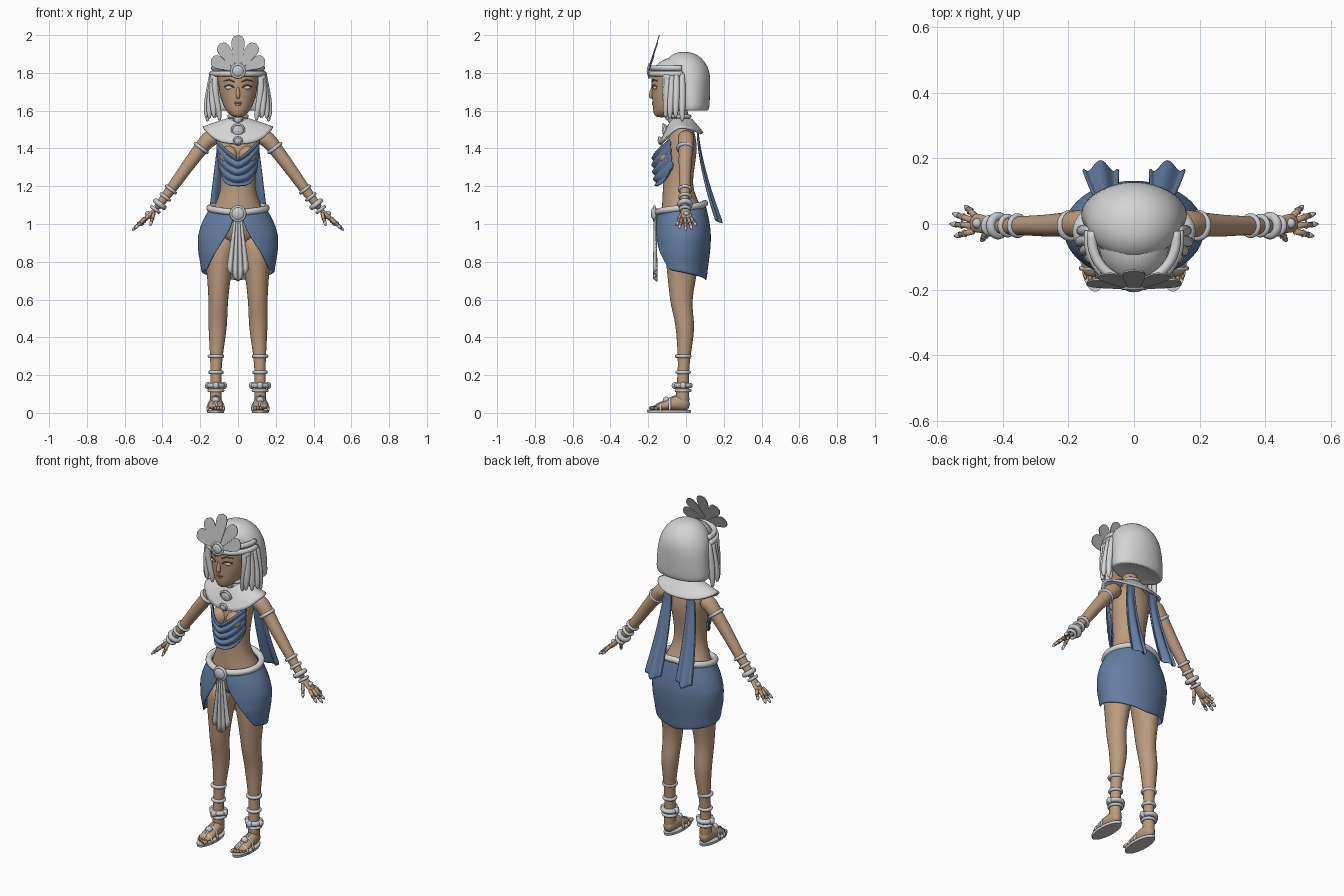
import bpy, bmesh
from math import sin, cos, pi, radians, sqrt
from mathutils import Vector, Matrix

cube = bpy.data.objects.get("Cube")
if cube:
    bpy.data.objects.remove(cube, do_unlink=True)


def material(name, r, g, b):
    m = bpy.data.materials.new(name)
    m.use_nodes = True
    m.diffuse_color = (r, g, b, 1)
    node = next(n for n in m.node_tree.nodes if n.type == 'BSDF_PRINCIPLED')
    node.inputs["Base Color"].default_value = (r, g, b, 1)
    return m


SKIN = material("skin", .50, .33, .21)
LIP = material("lip_brown", .40, .25, .16)
BROW = material("brow_brown", .20, .12, .08)
BLUE = material("cloth_blue", .13, .21, .37)
GREY = material("light_grey", .66, .66, .66)
METAL = material("jewel_grey", .58, .60, .63)
PLUME = material("plume_grey", .45, .45, .45)


def finish(name, bm, mat, mirror=False, subsurf=0, thick=0, smooth=True):
    bmesh.ops.remove_doubles(bm, verts=bm.verts, dist=1e-5)
    bmesh.ops.recalc_face_normals(bm, faces=bm.faces)
    mesh = bpy.data.meshes.new(name)
    for f in bm.faces:
        f.smooth = smooth
    bm.to_mesh(mesh)
    bm.free()
    mesh.materials.append(mat)
    obj = bpy.data.objects.new(name, mesh)
    bpy.context.collection.objects.link(obj)
    if mirror:
        obj.modifiers.new("Mirror", 'MIRROR').use_mirror_merge = False
    if thick:
        s = obj.modifiers.new("Solidify", 'SOLIDIFY')
        s.thickness, s.offset = thick, 0
    if subsurf:
        s = obj.modifiers.new("Subsurf", 'SUBSURF')
        s.levels = s.render_levels = subsurf
    return obj


def bridge(bm, rows, wrap=True, caps=True, loop=False):
    """Join rows of points with quads."""
    rows = [[bm.verts.new(p) for p in row] for row in rows]
    n = len(rows[0])
    pairs = list(zip(rows, rows[1:])) + ([(rows[-1], rows[0])] if loop else [])
    for a, b in pairs:
        for i in range(n if wrap else n - 1):
            j = (i + 1) % n
            bm.faces.new((a[i], a[j], b[j], b[i]))
    if caps and wrap and not loop:
        bm.faces.new(rows[0])
        bm.faces.new(rows[-1])


def loft(name, rings, mat, axis='z', sides=20, subsurf=1, **kw):
    bm = bmesh.new()
    side = Vector((0, 1, 0)) if axis == 'z' else Vector((0, 0, 1))
    angles = [2 * pi * i / sides for i in range(sides)]
    bridge(bm, [[Vector((x, y, z)) + Vector((ra * cos(a), 0, 0)) + side * rb * sin(a)
                 for a in angles] for x, y, z, ra, rb in rings])
    return finish(name, bm, mat, subsurf=subsurf, **kw)


def tube(name, pts, mat, ref=(0, 1, 0), flat=1, loop=False, sides=10, **kw):
    """Sweep a round section along (x, y, z, radius) points."""
    bm = bmesh.new()
    P = [Vector(p[:3]) for p in pts]
    n, rows = len(P), []
    for i, p in enumerate(P):
        t = P[(i + 1) % n] - P[i - 1] if loop else P[min(i + 1, n - 1)] - P[max(i - 1, 0)]
        a = t.cross(Vector(ref)).normalized()
        b = t.cross(a).normalized()
        r = pts[i][3]
        rows.append([p + a * r * flat * cos(2 * pi * k / sides) + b * r * sin(2 * pi * k / sides)
                     for k in range(sides)])
    bridge(bm, rows, loop=loop)
    return finish(name, bm, mat, **kw)


def band(name, c, axis, R, r, mat=METAL, **kw):
    """Round bangle about an axis."""
    axis = Vector(axis).normalized()
    u = axis.orthogonal().normalized()
    v = axis.cross(u)
    pts = []
    for i in range(24):
        p = Vector(c) + R * (u * cos(pi * i / 12) + v * sin(pi * i / 12))
        pts.append((*p, r))
    return tube(name, pts, mat, ref=axis, loop=True, **kw)


def ball(name, c, radii, mat=METAL, **kw):
    bm = bmesh.new()
    bmesh.ops.create_uvsphere(bm, u_segments=16, v_segments=10, radius=1,
                              matrix=Matrix.Translation(c) @ Matrix.Diagonal((*radii, 1)))
    return finish(name, bm, mat, **kw)


def sheet(name, f, nu, nv, mat, wrap=False, **kw):
    """Surface from f(u, v), u in -1..1 and v in 0..1."""
    bm = bmesh.new()
    last = nu if wrap else nu + 1
    bridge(bm, [[f(2 * i / nu - 1, j / nv) for i in range(last)] for j in range(nv + 1)],
           wrap=wrap, caps=False)
    return finish(name, bm, mat, **kw)


# --- Body ---
loft("torso", [(0, -.01, .88, .13, .09), (0, -.01, 1.0, .165, .12), (0, -.02, 1.08, .135, .11),
               (0, -.035, 1.14, .104, .09), (0, -.045, 1.21, .09, .078), (0, -.04, 1.30, .098, .086),
               (0, -.033, 1.38, .108, .092), (0, -.025, 1.44, .118, .082), (0, -.015, 1.485, .12, .06),
               (0, -.015, 1.52, .062, .052), (0, -.03, 1.56, .044, .044), (0, -.04, 1.64, .042, .045)], SKIN)
ball("bust", (.048, -.098, 1.36), (.05, .052, .055), SKIN, mirror=True)
loft("legs", [(.085, -.01, .95, .085, .1), (.095, -.02, .85, .082, .092), (.1, -.02, .75, .067, .082),
              (.103, -.025, .65, .056, .066), (.105, -.025, .57, .051, .057), (.107, -.01, .5, .051, .052),
              (.108, -.003, .43, .048, .049), (.115, -.01, .3, .033, .033), (.117, -.015, .2, .028, .029),
              (.118, -.02, .1, .032, .036), (.118, -.015, .03, .034, .038)], SKIN, mirror=True)
tube("arms", [(.11, 0, 1.47, .045), (.16, 0, 1.45, .046), (.2, 0, 1.395, .038), (.25, -.005, 1.33, .036),
              (.30, -.005, 1.26, .032), (.35, -.005, 1.19, .03), (.41, -.008, 1.11, .022),
              (.435, -.008, 1.08, .02)], SKIN, sides=14, subsurf=1, mirror=True)
tube("palms", [(.425, -.008, 1.09, .02), (.455, 0, 1.06, .029), (.48, .003, 1.035, .032),
               (.5, .004, 1.018, .026)], SKIN, flat=.45, subsurf=1, mirror=True)

# Fingers with pale ringed tips
fingers = {"index": ((.49, -.022, 1.03), (.547, -.037, .975)), "middle": ((.495, -.005, 1.03), (.56, 0, .965)),
           "ring": ((.495, .012, 1.03), (.552, .032, .972)), "little": ((.485, .026, 1.035), (.515, .055, .99)),
           "thumb": ((.445, -.022, 1.06), (.465, -.052, .99))}
for key, (a, b) in fingers.items():
    a, b = Vector(a), Vector(b)
    mid, knuckle = a.lerp(b, .7), a.lerp(b, .45)
    tube(key + "_fingers", [(*a, .01), (*knuckle, .009), (*mid, .008)], SKIN, sides=8, mirror=True)
    tube(key + "_tips", [(*mid, .0095), (*a.lerp(b, .85), .008), (*b, .003)], METAL, sides=8, mirror=True)
    band(key + "_finger_bands", knuckle, b - a, .009, .003, mirror=True, sides=6)

# --- Feet and sandals ---
loft("feet", [(.118, .022, .045, .024, .03), (.118, -.02, .055, .036, .046), (.118, -.07, .05, .037, .036),
              (.118, -.12, .036, .041, .022), (.118, -.165, .027, .038, .014)], SKIN, axis='y', mirror=True)
for i in range(5):
    size = .012 - .0013 * i
    ball("toes_%d" % (i + 1), (.09 + .0145 * i, -.178 + .005 * i, .025), (size * .8, size * 1.6, size),
         SKIN, mirror=True)
loft("sandal_soles", [(.118, -.09, 0, .044, .114), (.118, -.09, .015, .046, .116)], METAL,
     sides=32, subsurf=0, smooth=False, mirror=True)
for name, y, high in (("toe_straps", -.135, .048), ("instep_straps", -.085, .075)):
    tube(name, [(.118 + .043 * cos(pi * i / 12), y, .012 + (high - .012) * sin(pi * i / 12), .007)
                for i in range(13)], METAL, mirror=True)
tube("sandal_thongs", [(.112, -.17, .035, .005), (.117, -.12, .06, .006), (.118, -.055, .09, .006)],
     METAL, mirror=True)
ball("sandal_jewels", (.118, -.105, .068), (.02, .018, .018), mirror=True)

# --- Anklets, armlets and bracelets ---
for i, (z, R, r) in enumerate(((.3, .034, .010), (.215, .031, .010), (.145, .037, .014), (.118, .036, .009))):
    band("anklet_%d" % (i + 1), (.117, -.015, z), (0, 0, 1), R, r, mirror=True)
for i, a in enumerate((-pi / 2, 0, pi)):
    ball("anklet_beads_%d" % (i + 1), (.117 + .042 * cos(a), -.015 + .044 * sin(a), .145),
         (.017, .017, .019), mirror=True)
forearm = (.6, 0, -.78)
for i, (x, z, R, r) in enumerate(((.195, 1.402, .038, .010), (.355, 1.183, .029, .009), (.385, 1.143, .027, .009),
                                  (.414, 1.105, .028, .014), (.438, 1.077, .024, .009))):
    band("arm_band_%d" % (i + 1), (x, -.005, z), forearm, R, r, mirror=True)
ball("hand_jewels", (.478, .002, 1.055), (.014, .016, .014), mirror=True)

# --- Skirt, belt and front panel ---
HIPS = [(1.12, .128, .112, -.02), (1.08, .148, .125, -.02), (1.0, .19, .14, -.018), (.93, .21, .145, -.017),
        (.85, .206, .143, -.02), (.78, .193, .133, -.02), (.69, .182, .122, -.02)]


def hips(z, ang, grow=0):
    """Point on the hip outline; angle is measured from the front."""
    z = max(min(z, HIPS[0][0]), HIPS[-1][0])
    for a, b in zip(HIPS, HIPS[1:]):
        if z >= b[0]:
            k = (a[0] - z) / (a[0] - b[0])
            rx, ry, cy = (a[i] + (b[i] - a[i]) * k for i in (1, 2, 3))
            return Vector(((rx + grow) * sin(ang), cy - (ry + grow) * cos(ang), z))


def skirt(u, v):
    edge = .12 + .92 * v ** 2
    ang = edge + (pi - edge) * (u + 1)
    fold = min(ang, 2 * pi - ang) / pi
    top, bottom = 1.06 + .05 * fold, .785 - .085 * fold
    return hips(top + (bottom - top) * v, ang)


sheet("skirt", skirt, 44, 14, BLUE, thick=.01, subsurf=1)
belt = []
for i in range(48):
    ang = 2 * pi * i / 48
    belt.append((*hips(1.06 + .05 * min(ang, 2 * pi - ang) / pi, ang, .004), .018))
tube("belt", belt, GREY, ref=(0, 0, 1), loop=True)
ball("belt_buckle", (0, -.168, 1.055), (.036, .018, .036))
band("buckle_rim", (0, -.168, 1.055), (0, 1, 0), .036, .008)
sheet("front_panel", lambda u, v: Vector((u * (.018 + .04 * v), -.163 + .008 * cos(u * pi * 4) * (.4 + .6 * v),
                                          1.04 - .28 * v - .065 * v ** 5 * (1 - abs(u)))),
      32, 12, GREY, thick=.008)


# --- Draped top and back sashes ---
def drape(u, v):
    top, bottom = 1.35 + .1 * abs(u) ** 1.3, 1.2 + .1 * u ** 4
    ridge = .007 * cos(v * 8 * pi) * (1 - .5 * u * u)
    return Vector((u * (.116 - .014 * v), -.172 + .09 * u * u + .016 * v * v - ridge, top + (bottom - top) * v))


sheet("draped_top", drape, 24, 32, BLUE, thick=.012, subsurf=1)
sheet("back_sashes", lambda u, v: Vector((.075 + .027 * v + u * (.026 + .03 * v),
                                          .062 + .115 * v ** 1.5 + .018 * v * cos(u * pi * 1.4),
                                          1.49 - .47 * v - .02 * v * (1 - abs(u)))),
      12, 14, BLUE, thick=.01, subsurf=1, mirror=True)


# --- Shoulder collar and necklace ---
def collar(u, v):
    a = pi * u
    side = abs(cos(a)) ** 3
    rim = 1.51 * side + (1.425 if sin(a) < 0 else 1.48) * (1 - side)
    return Vector(((.048 + .137 * v) * cos(a), -.024 + (.048 + .064 * v) * sin(a), 1.555 + (rim - 1.555) * v ** 1.1))


sheet("shoulder_collar", collar, 48, 8, GREY, wrap=True, thick=.012)
for i, z in enumerate((1.55, 1.57)):
    band("choker_%d" % (i + 1), (0, -.028, z), (0, 0, 1), .047, .010)
for i, (y, z, r) in enumerate(((-.083, 1.553, .02), (-.112, 1.497, .032), (-.136, 1.44, .02))):
    ball("pendant_%d" % (i + 1), (0, y, z), (r, .014, r))
    band("pendant_rim_%d" % (i + 1), (0, y, z), (0, 1, .3), r, .006)

# --- Head and face ---
head = loft("head", [(0, -.13, 1.563, .024, .03), (0, -.11, 1.588, .055, .064), (0, -.087, 1.63, .081, .09),
                     (0, -.073, 1.68, .097, .108), (0, -.062, 1.74, .105, .122), (0, -.055, 1.80, .11, .13),
                     (0, -.05, 1.84, .1, .115), (0, -.04, 1.885, .055, .065)], SKIN, sides=28)
head.data.materials.append(GREY)
for poly in head.data.polygons:
    poly.material_index = 1 if poly.center.z > 1.8 else 0
tube("nose", [(0, -.175, 1.73, .008), (0, -.184, 1.695, .011), (0, -.188, 1.676, .014), (0, -.178, 1.665, .009)],
     SKIN, subsurf=1)
ball("upper_lip", (0, -.171, 1.642), (.023, .01, .006), LIP)
ball("lower_lip", (0, -.169, 1.632), (.02, .011, .007), LIP)
ball("eyes", (.044, -.162, 1.722), (.024, .013, .011), GREY, mirror=True)
tube("eyelids", [(.019, -.177, 1.72, .003), (.032, -.177, 1.732, .004), (.05, -.171, 1.735, .004),
                 (.072, -.154, 1.727, .003)], BROW, ref=(0, 0, 1), mirror=True)
tube("eyebrows", [(.018, -.18, 1.752, .003), (.045, -.173, 1.764, .004), (.076, -.153, 1.757, .002)],
     BROW, ref=(0, 0, 1), mirror=True)

# --- Bobbed hair and front locks ---
loft("hair", [(0, .03, 1.615, .13, .07), (0, .028, 1.592, .158, .09), (0, .028, 1.62, .164, .098),
              (0, .028, 1.70, .158, .1), (0, .022, 1.76, .152, .108), (0, .004, 1.81, .144, .122),
              (0, -.004, 1.86, .118, .106), (0, -.008, 1.895, .078, .072), (0, -.01, 1.912, .03, .03)],
     GREY, sides=28)
locks = [(.118, -.112, .098, -.1, 1.545), (.128, -.1, .128, -.108, 1.56), (.132, -.075, .152, -.085, 1.555),
         (.138, -.05, .168, -.055, 1.56), (.138, -.02, .162, -.02, 1.54), (.12, -.06, .12, -.055, 1.56)]
for i, (x, y, tx, ty, tz) in enumerate(locks):
    tube("hair_lock_%d" % (i + 1), [(x, y, 1.81, .014), (x + .006, y, 1.74, .019),
                                    ((x + tx) / 2 + .008, (y + ty) / 2, 1.66, .019),
                                    (tx, ty, tz + .03, .016), (tx, ty, tz, .006)],
         GREY, subsurf=1, mirror=True)

# --- Headband and plume ---
for i, (z, k) in enumerate(((1.795, 1), (1.826, .93))):
    pts = []
    for j in range(25):
        a = radians(-100 + 200 * j / 24)
        pts.append((.138 * k * sin(a), -.045 - .142 * k * cos(a), z, .015))
    tube("headband_%d" % (i + 1), pts, GREY, ref=(0, 0, 1))
ball("temple_rolls", (.128, -.095, 1.775), (.02, .028, .026), mirror=True)
ball("headband_jewel", (0, -.192, 1.81), (.032, .016, .032))
band("jewel_rim", (0, -.194, 1.81), (0, 1, 0), .034, .007)


def petal(angle, length, back):
    def point(u, v):
        half = u * .046 * (.3 + .7 * v) * sqrt(max(0, 1 - v ** 6))
        x = half * cos(angle) + length * v * sin(angle)
        z = length * v * cos(angle) - half * sin(angle)
        return Vector((x, -.2 + back + .33 * z, 1.82 + z))
    return point


for name, deg, length in (("centre_plume", 0, .18), ("upper_plumes", 36, .165), ("outer_plumes", 71, .152)):
    sheet(name, petal(radians(deg), length, deg * .0001), 8, 20, PLUME, thick=.005, smooth=False, mirror=deg > 0)
